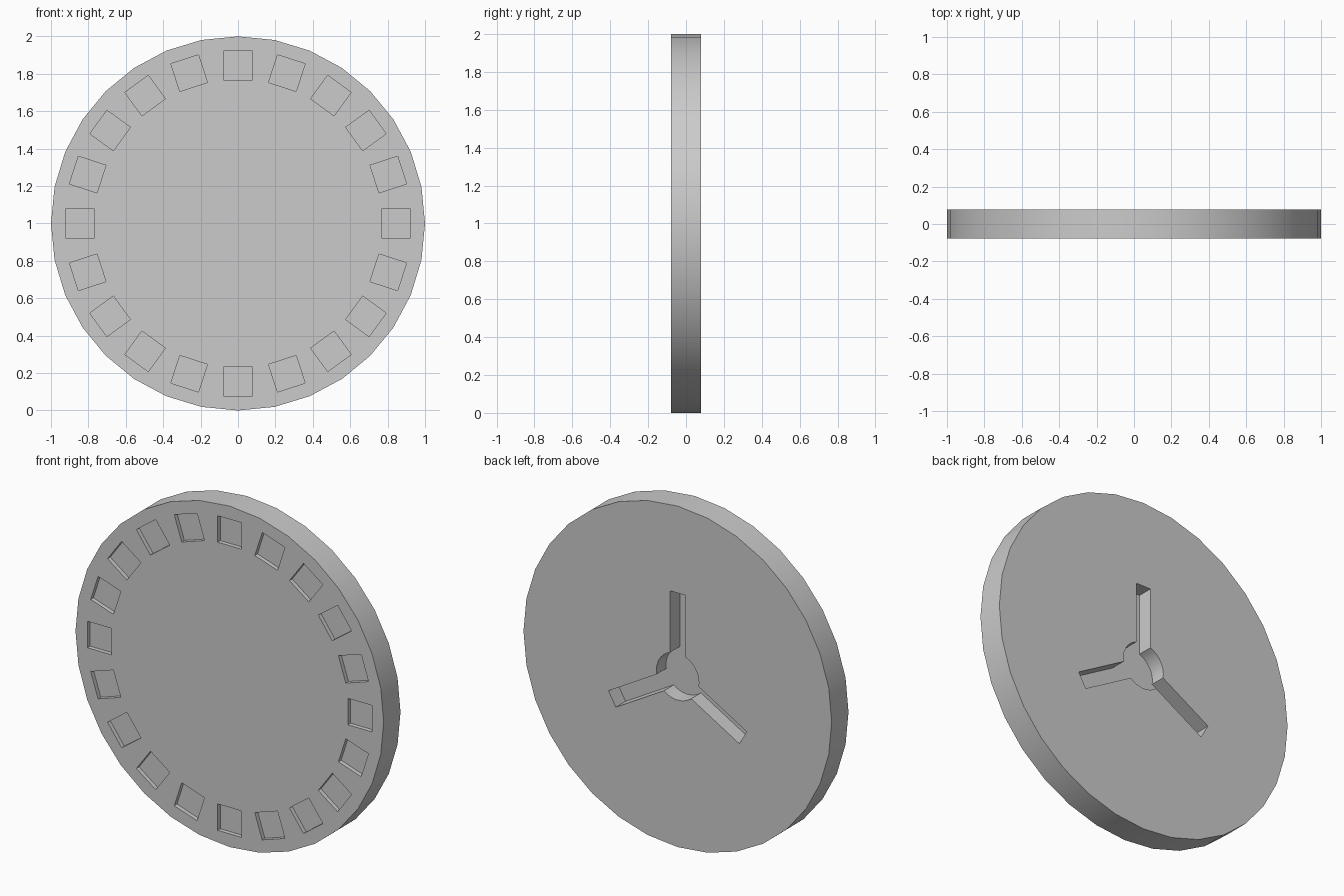
import bpy, bmesh
from math import sin, cos, pi, asin

if "Cube" in bpy.data.objects:
    bpy.data.objects.remove(bpy.data.objects["Cube"])

HALF = 0.078          # half thickness of the disc
CENTRE = 1.0          # height of the disc centre


def prisms(name, outlines, y0, y1):
    """Extrude closed (x, z) outlines around the disc centre from y0 to y1."""
    bm = bmesh.new()
    for pts in outlines:
        a = [bm.verts.new((x, y0, z + CENTRE)) for x, z in pts]
        b = [bm.verts.new((x, y1, z + CENTRE)) for x, z in pts]
        bm.faces.new(a)
        bm.faces.new(b[::-1])
        for i in range(len(pts)):
            j = (i + 1) % len(pts)
            bm.faces.new((a[i], b[i], b[j], a[j]))
    bmesh.ops.recalc_face_normals(bm, faces=bm.faces)
    me = bpy.data.meshes.new(name)
    bm.to_mesh(me)
    bm.free()
    ob = bpy.data.objects.new(name, me)
    bpy.context.collection.objects.link(ob)
    return ob


def turn(p, a):
    """Rotate (x, z) clockwise by a."""
    return (p[0] * cos(a) + p[1] * sin(a), -p[0] * sin(a) + p[1] * cos(a))


# Disc body
disc = prisms("disc", [[turn((0, 1), 2 * pi * i / 32) for i in range(32)]], -HALF, HALF)

# Ring of twenty shallow square pockets on the front
s, r = 0.0775, 0.845
square = [(-s, r - s), (-s, r + s), (s, r + s), (s, r - s)]
pockets = prisms("pocket_cutter",
                 [[turn(p, 2 * pi * k / 20) for p in square] for k in range(20)],
                 -HALF - 0.1, -HALF + 0.025)

# Round hub with three slots on the back
hub, w, reach = 0.138, 0.048, 0.49
edge = asin(w / hub)
star = []
for k in range(3):
    a = 2 * pi * k / 3
    star += [turn((-w, reach), a), turn((w, reach), a)]
    span = 2 * pi / 3 - 2 * edge
    star += [turn((0, hub), a + edge + span * i / 8) for i in range(9)]
slots = prisms("slot_cutter", [star], HALF - 0.09, HALF + 0.1)

# Cut the recesses
for cutter in (pockets, slots):
    cutter.hide_render = True
    mod = disc.modifiers.new(cutter.name, 'BOOLEAN')
    mod.operation = 'DIFFERENCE'
    mod.solver = 'EXACT'
    mod.object = cutter
bpy.context.view_layer.update()
cut = bpy.data.meshes.new_from_object(disc.evaluated_get(bpy.context.evaluated_depsgraph_get()))
disc.modifiers.clear()
disc.data = cut
for cutter in (pockets, slots):
    bpy.data.objects.remove(cutter)

# Smooth rim, sharp edges
bpy.context.view_layer.objects.active = disc
disc.select_set(True)
bpy.ops.object.shade_smooth_by_angle()
